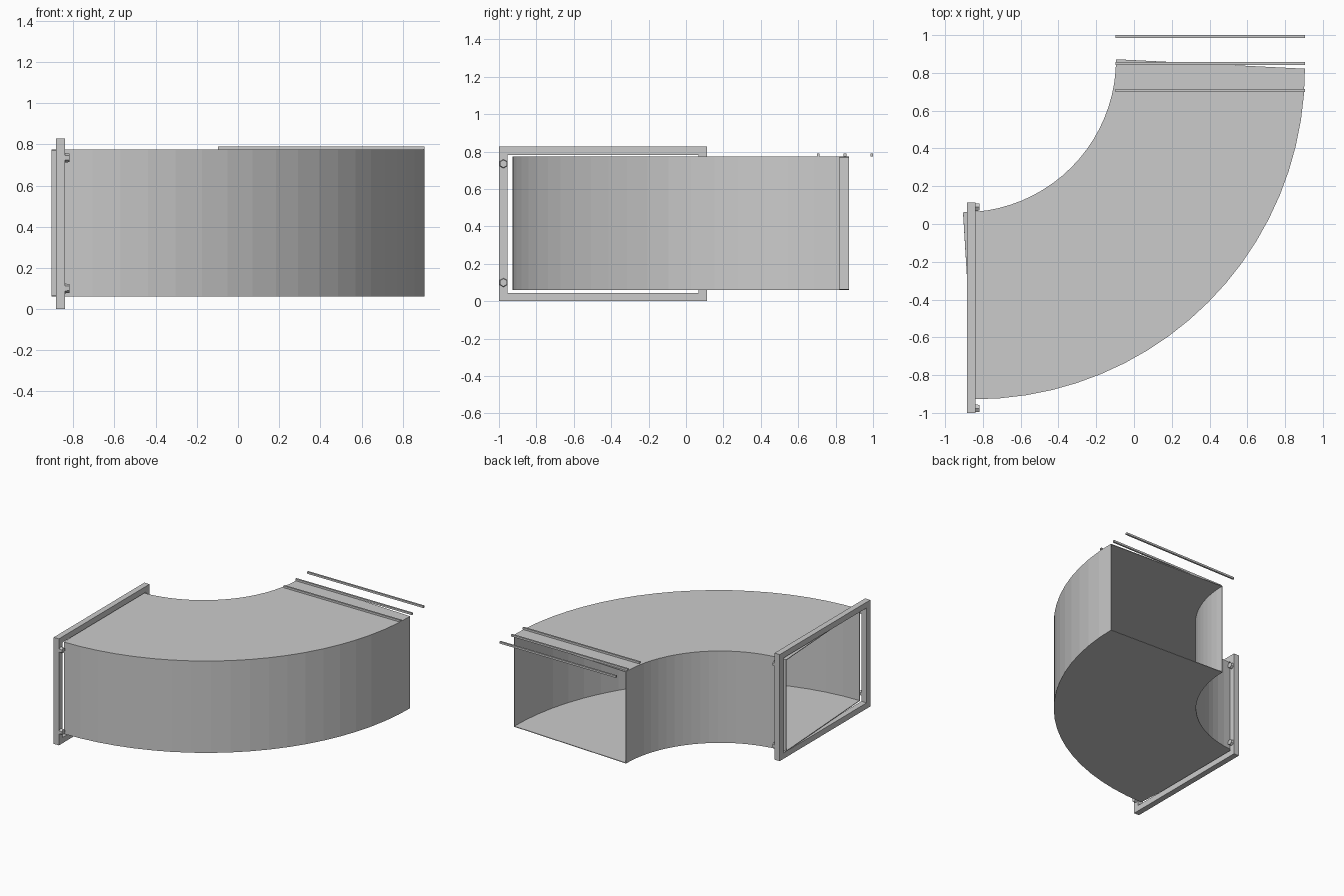
import bpy, bmesh
from math import sin, cos, pi
from mathutils import Matrix

if "Cube" in bpy.data.objects:
    bpy.data.objects.remove(bpy.data.objects["Cube"])


def make_object(name, bm):
    bmesh.ops.recalc_face_normals(bm, faces=bm.faces)
    mesh = bpy.data.meshes.new(name)
    bm.to_mesh(mesh)
    bm.free()
    obj = bpy.data.objects.new(name, mesh)
    bpy.context.collection.objects.link(obj)
    return obj


def add_box(bm, x0, x1, y0, y1, z0, z1):
    m = Matrix.Translation(((x0 + x1) / 2, (y0 + y1) / 2, (z0 + z1) / 2))
    m = m @ Matrix.Diagonal((x1 - x0, y1 - y0, z1 - z0, 1))
    bmesh.ops.create_cube(bm, size=1, matrix=m)


def box(name, *bounds):
    bm = bmesh.new()
    add_box(bm, *bounds)
    return make_object(name, bm)


# Curved rectangular duct, open at both ends, with thin sheet walls
SEGMENTS, WALL, Z0, Z1 = 20, 0.005, 0.06, 0.774
INNER, OUTER = (-0.905, 0.872, 0.81), (-0.845, 0.822, 1.75)
bm = bmesh.new()
rings = []
for i in range(SEGMENTS + 1):
    a = -pi / 2 + pi / 2 * i / SEGMENTS
    loops = []
    for t in (0, WALL):
        pts = []
        for (cx, cy, r), z in ((INNER, Z0 + t), (OUTER, Z0 + t), (OUTER, Z1 - t), (INNER, Z1 - t)):
            r += t if cx == INNER[0] else -t
            pts.append(bm.verts.new((cx + r * cos(a), cy + r * (sin(a) if i != SEGMENTS else 0), z)))
        loops.append(pts)
    rings.append(loops)
for j in range(4):
    k = (j + 1) % 4
    for r0, r1 in zip(rings, rings[1:]):
        for s in (0, 1):
            bm.faces.new((r0[s][j], r0[s][k], r1[s][k], r1[s][j]))
    for r in (rings[0], rings[-1]):
        bm.faces.new((r[0][j], r[0][k], r[1][k], r[1][j]))
make_object("duct_elbow", bm)

# Flange frame around the left opening
FX0, FX1, FY0, FY1, FZ1, BAR = -0.885, -0.84, -1.0, 0.113, 0.828, 0.045
bm = bmesh.new()
frame = []
for x in (FX0, FX1):
    for d in (0, BAR):
        frame.append([bm.verts.new((x, y, z)) for y, z in (
            (FY0 + d, d), (FY1 - d, d), (FY1 - d, FZ1 - d), (FY0 + d, FZ1 - d))])
for p, q in ((0, 1), (1, 3), (3, 2), (2, 0)):
    for j in range(4):
        k = (j + 1) % 4
        bm.faces.new((frame[p][j], frame[p][k], frame[q][k], frame[q][j]))
make_object("flange_frame", bm)

# Hexagonal bolt heads at the flange corners
for n, (y, z) in enumerate([(y, z) for y in (-0.976, 0.089) for z in (0.1, 0.735)]):
    bm = bmesh.new()
    m = Matrix.Translation((-0.83, y, z)) @ Matrix.Rotation(pi / 2, 4, 'Y') @ Matrix.Rotation(pi / 2, 4, 'Z')
    bmesh.ops.create_cone(bm, cap_ends=True, segments=6, radius1=0.024,
                          radius2=0.021, depth=0.022, matrix=m)
    make_object(f"flange_bolt_{n + 1}", bm)

# Straight rods across the far end
for n, y in enumerate((0.707, 0.85, 0.993)):
    box(f"cross_rod_{n + 1}", -0.097, 0.905, y - 0.007, y + 0.007, 0.775, 0.79)
